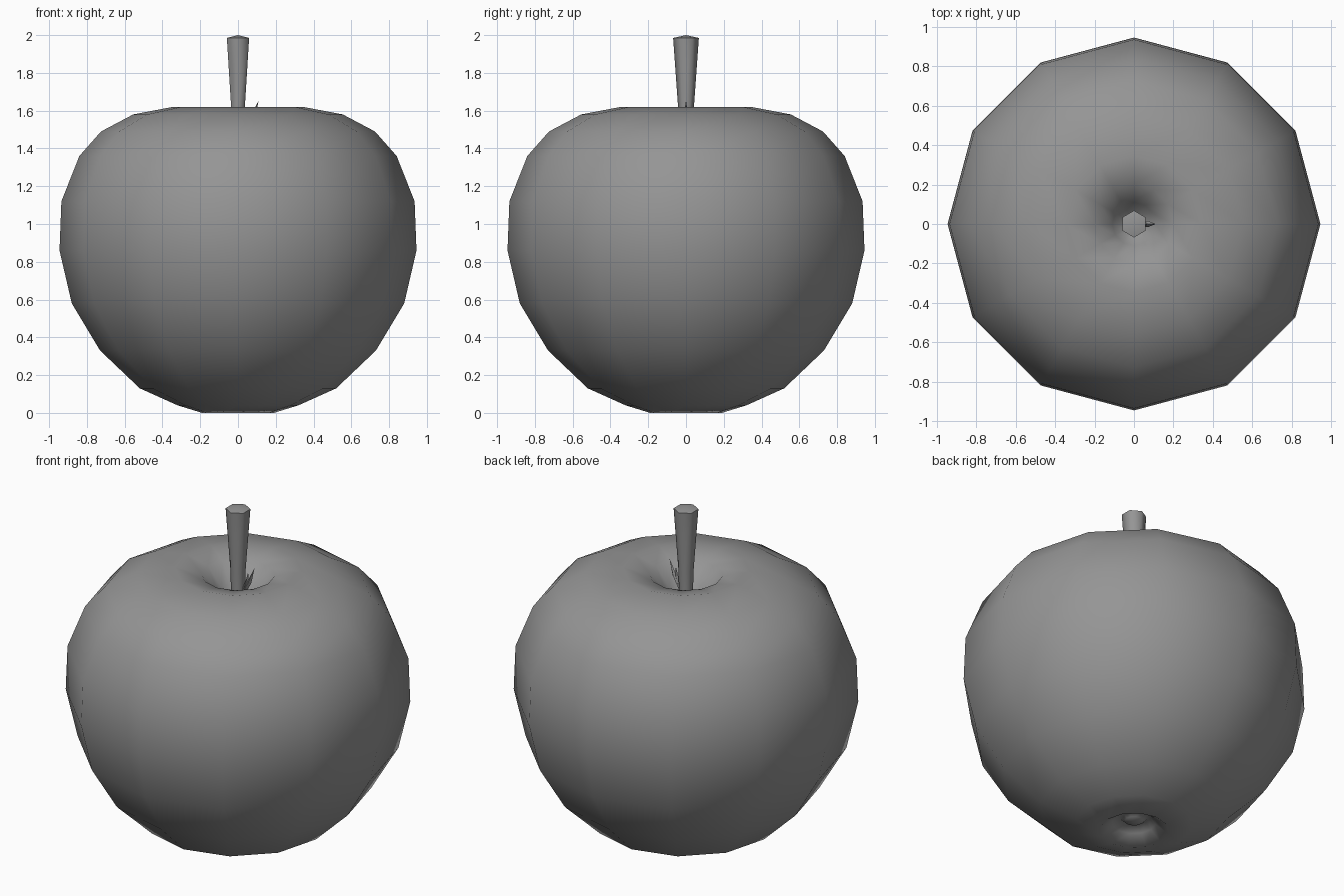
import bpy, bmesh, math
from mathutils import Vector

cube = bpy.data.objects.get("Cube")
if cube:
    bpy.data.objects.remove(cube, do_unlink=True)

grey = bpy.data.materials.new("plain grey")
grey.use_nodes = True
colour = (0.3, 0.3, 0.3, 1)
grey.diffuse_color = colour
grey.node_tree.nodes["Principled BSDF"].inputs["Base Color"].default_value = colour


def skin(name, rings, start, end, sharp_angle):
    """Join rings of points from a start tip to an end tip as one object."""
    bm = bmesh.new()
    loops = [[bm.verts.new(p) for p in ring] for ring in rings]
    first, last = bm.verts.new(start), bm.verts.new(end)
    n = len(loops[0])
    for i in range(n):
        j = (i + 1) % n
        bm.faces.new((first, loops[0][j], loops[0][i]))
        bm.faces.new((last, loops[-1][i], loops[-1][j]))
        for a, b in zip(loops, loops[1:]):
            bm.faces.new((a[i], a[j], b[j], b[i]))
    bmesh.ops.recalc_face_normals(bm, faces=bm.faces)
    mesh = bpy.data.meshes.new(name)
    bm.to_mesh(mesh)
    bm.free()
    mesh.materials.append(grey)
    obj = bpy.data.objects.new(name, mesh)
    bpy.context.collection.objects.link(obj)
    bpy.ops.object.select_all(action='DESELECT')
    obj.select_set(True)
    bpy.context.view_layer.objects.active = obj
    bpy.ops.object.shade_smooth_by_angle(angle=math.radians(sharp_angle))
    return obj


def circle(centre, radius, sides, turn=0.0):
    return [Vector(centre) + Vector((radius * math.cos(a), radius * math.sin(a), 0))
            for a in (turn + math.tau * i / sides for i in range(sides))]


def lathe(name, profile, sides, turn, sharp_angle):
    """Profile of (radius, height) pairs; the end pairs lie on the axis."""
    rings = [circle((0, 0, z), r, sides, turn) for r, z in profile[1:-1]]
    return skin(name, rings, (0, 0, profile[0][1]), (0, 0, profile[-1][1]), sharp_angle)


# Fruit body with a hollow at each end and a small nub underneath
lathe("fruit_body", [
    (0, 0.05), (0.05, 0.06), (0.08, 0.085), (0.12, 0.05), (0.19, 0), (0.32, 0.04),
    (0.52, 0.13), (0.73, 0.33), (0.88, 0.58), (0.945, 0.86), (0.935, 1.12),
    (0.84, 1.36), (0.725, 1.49), (0.555, 1.58), (0.345, 1.62), (0.2, 1.585),
    (0.11, 1.48), (0.05, 1.40), (0, 1.38)], 12, 0, 180)

# Six-sided stem, widening to a low point on top
lathe("stem", [(0, 1.36), (0.035, 1.37), (0.042, 1.62), (0.068, 1.985), (0, 2.0)],
      6, math.pi / 6, 65)


# Small spurs at the foot of the stem
def spur(name, path, radii):
    rings = [circle(p, r, 4) for p, r in zip(path[1:-1], radii)]
    skin(name, rings, path[0], path[-1], 65)


spur("spur_long", [(0.02, 0, 1.44), (0.03, 0, 1.48), (0.075, 0, 1.56), (0.11, 0, 1.655)],
     (0.015, 0.014))
spur("spur_short", [(0.03, 0, 1.47), (0.045, 0, 1.52), (0.06, 0, 1.56), (0.068, 0, 1.62)],
     (0.012, 0.01))
